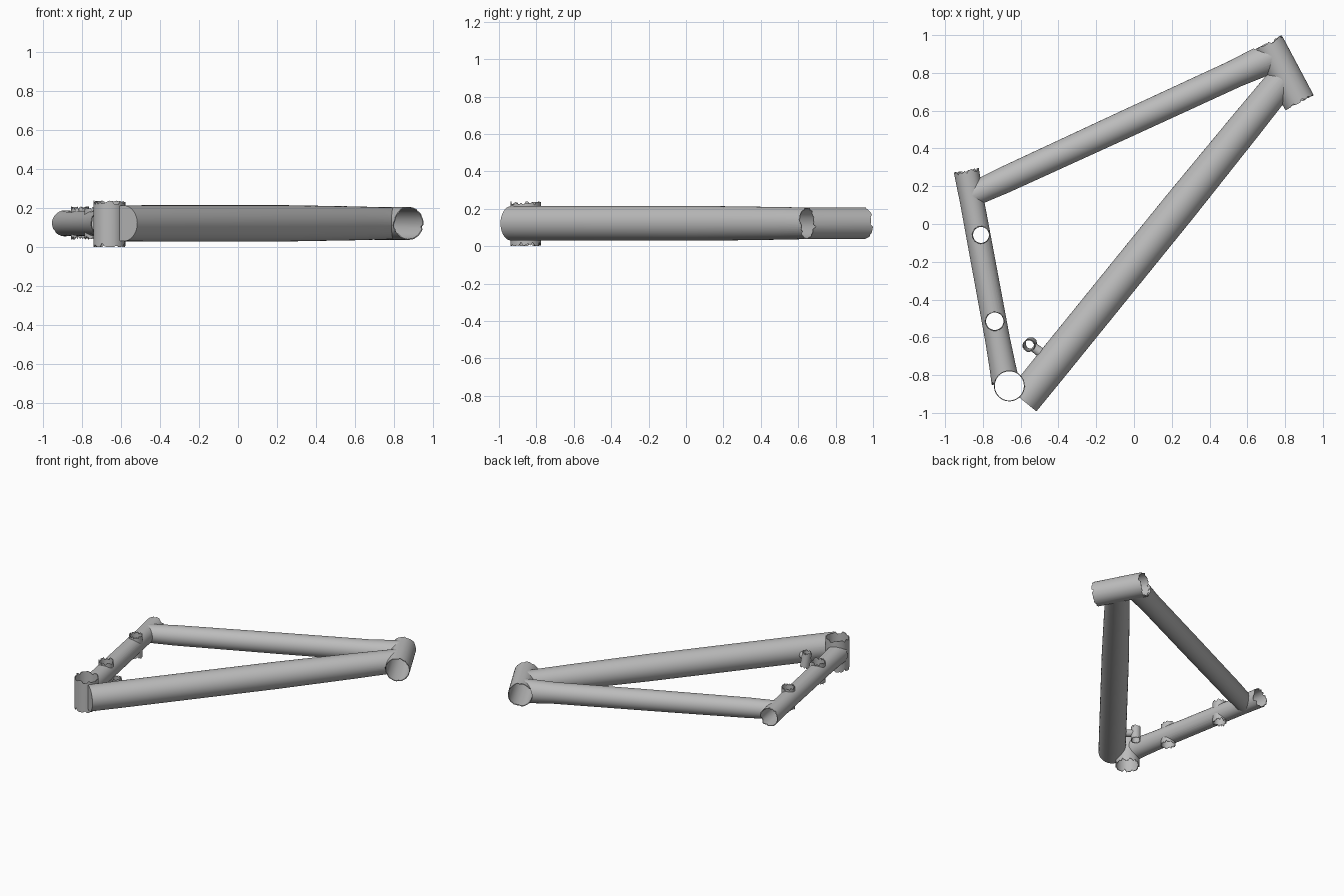
import bpy, bmesh, math, random
from mathutils import Vector

random.seed(4)
if "Cube" in bpy.data.objects:
    bpy.data.objects.remove(bpy.data.objects["Cube"], do_unlink=True)

Z = 0.122      # height of the frame's centre plane
WALL = 0.005
SIDES = 40

grey = bpy.data.materials.new("bare grey metal")
grey.use_nodes = True
grey.diffuse_color = (0.5, 0.5, 0.5, 1)
grey.node_tree.nodes["Principled BSDF"].inputs["Base Color"].default_value = (0.5, 0.5, 0.5, 1)


def tube(name, start, end, profile, hollow=True, ragged=0.0):
    """Round tube; profile lists (fraction along, radius); ragged eats into the rims."""
    start, end = Vector(start), Vector(end)
    axis = (end - start).normalized()
    side = axis.orthogonal().normalized()
    up = axis.cross(side)
    rims = [[ragged * random.random() ** 2 for _ in range(SIDES)] for _ in range(2)]
    bm = bmesh.new()

    def ring(t, radius):
        verts = []
        for i in range(SIDES):
            a = math.tau * i / SIDES
            p = start.lerp(end, t) + radius * (side * math.cos(a) + up * math.sin(a))
            if t == 0:
                p += axis * rims[0][i]
            if t == 1:
                p -= axis * rims[1][i]
            verts.append(bm.verts.new(p))
        return verts

    rings = [ring(t, r) for t, r in profile]
    if hollow:
        rings += [ring(t, r - WALL) for t, r in reversed(profile)]
        rings.append(rings[0])
    else:
        bm.faces.new(rings[0])
        bm.faces.new(rings[-1])
    for a, b in zip(rings, rings[1:]):
        for i in range(SIDES):
            j = (i + 1) % SIDES
            bm.faces.new((a[i], a[j], b[j], b[i]))
    bmesh.ops.recalc_face_normals(bm, faces=bm.faces)
    mesh = bpy.data.meshes.new(name)
    bm.to_mesh(mesh)
    bm.free()
    mesh.materials.append(grey)
    obj = bpy.data.objects.new(name, mesh)
    bpy.context.collection.objects.link(obj)
    return obj


def straight(r):
    return [(0, r), (1, r)]


def cut(obj, *cutters):
    """Cope a tube around the given cylinders, then drop the cutters."""
    for start, end, radius in cutters:
        start, end = Vector(start), Vector(end)
        extra = (end - start).normalized() * 0.1
        cutter = tube("cutter", start - extra, end + extra, straight(radius), hollow=False)
        cutter.hide_render = True
        mod = obj.modifiers.new("cope", "BOOLEAN")
        mod.operation = "DIFFERENCE"
        mod.solver = "EXACT"
        mod.object = cutter
        bpy.context.view_layer.update()
        graph = bpy.context.evaluated_depsgraph_get()
        mesh = bpy.data.meshes.new_from_object(obj.evaluated_get(graph))
        obj.modifiers.clear()
        obj.data = mesh
        bpy.data.objects.remove(cutter, do_unlink=True)


# Axes of the sleeves that the other tubes meet
head = ((0.707, 0.961, Z), (0.877, 0.641, Z), 0.085)
shell = ((-0.66, -0.857, 0), (-0.66, -0.857, 0.238), 0.082)
seat = ((-0.888, 0.285, Z), (-0.68, -0.84, Z), 0.066)
ports = [((x, y, 0.04), (x, y, 0.208), r)
         for x, y, r in ((-0.81, -0.058, 0.047), (-0.737, -0.515, 0.051))]


def inside(sleeve):
    return sleeve[0], sleeve[1], sleeve[2] - 0.003


# Sleeves
tube("head_tube", head[0], head[1], straight(head[2]), ragged=0.018)
tube("bottom_bracket_shell", shell[0], shell[1], straight(shell[2]), ragged=0.022)
for name, port in zip(("upper_cross_port", "lower_cross_port"), ports):
    tube(name, port[0], port[1], straight(port[2]), ragged=0.02)

# Main triangle
seat_tube = tube("seat_tube", seat[0], seat[1],
                 [(0, 0.067), (0.15, 0.064), (0.8, 0.066), (0.93, 0.07), (1, 0.074)], ragged=0.02)
cut(seat_tube, inside(shell), *[inside(p) for p in ports])

top_tube = tube("top_tube", (-0.864, 0.151, Z), (0.744, 0.892, Z),
                [(0, 0.064), (0.06, 0.067), (0.11, 0.07), (0.5, 0.073), (0.87, 0.074),
                 (0.94, 0.08), (1, 0.084)], hollow=False)
cut(top_tube, inside(head), inside(seat))

down_tube = tube("down_tube", (-0.588, -0.934, Z), (0.802, 0.782, Z),
                 [(0, 0.092), (0.1, 0.093), (0.6, 0.093), (0.85, 0.087), (1, 0.081)], hollow=False)
cut(down_tube, inside(head), inside(shell))

# Small cable guide standing off the down tube
tube("cable_guide", (-0.545, -0.632, 0.06), (-0.558, -0.645, 0.175), straight(0.033), ragged=0.015)
tube("cable_guide_neck", (-0.535, -0.65, Z), (-0.44, -0.72, Z), [(0, 0.024), (0.4, 0.026), (1, 0.04)],
     hollow=False)

# Smooth round walls, crisp rims
bpy.ops.object.select_all(action="DESELECT")
for obj in bpy.context.collection.objects:
    if obj.type == "MESH" and grey.name in obj.data.materials:
        obj.select_set(True)
        bpy.context.view_layer.objects.active = obj
bpy.ops.object.shade_smooth_by_angle(angle=math.radians(35))
